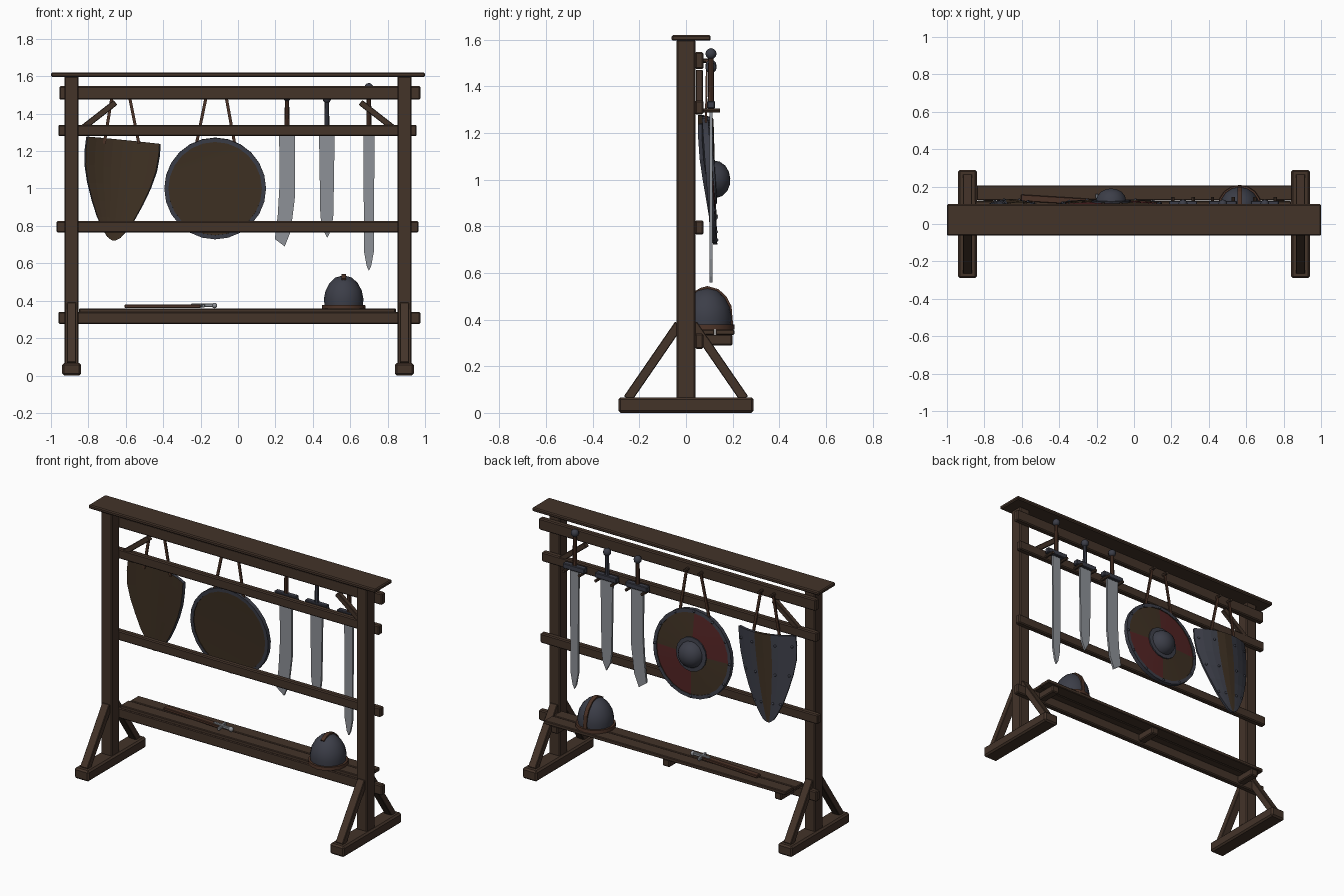
import bpy, bmesh, math
from mathutils import Vector, Matrix

cube = bpy.data.objects.get("Cube")
if cube:
    bpy.data.objects.remove(cube)


def material(name, r, g, b):
    m = bpy.data.materials.new(name)
    m.use_nodes = True
    m.diffuse_color = (r, g, b, 1)
    m.node_tree.nodes["Principled BSDF"].inputs["Base Color"].default_value = (r, g, b, 1)
    return m


WOOD = material("dark wood", .056, .033, .022)
PLANK = material("shield wood", .050, .031, .017)
STEEL = material("dark steel", .045, .048, .065)
BLADE = material("bright steel", .27, .285, .31)
RED = material("red paint", .085, .017, .017)
LEATHER = material("leather", .070, .032, .020)


def finish(name, bm, mats, smooth=False):
    bmesh.ops.recalc_face_normals(bm, faces=bm.faces)
    mesh = bpy.data.meshes.new(name)
    bm.to_mesh(mesh)
    bm.free()
    for m in mats:
        mesh.materials.append(m)
    ob = bpy.data.objects.new(name, mesh)
    bpy.context.collection.objects.link(ob)
    if smooth:
        bpy.ops.object.select_all(action='DESELECT')
        ob.select_set(True)
        bpy.context.view_layer.objects.active = ob
        bpy.ops.object.shade_smooth_by_angle(angle=math.radians(35))
    return ob


def block(name, size, matrix, mat, bevel):
    bm = bmesh.new()
    bmesh.ops.create_cube(bm, size=1, matrix=Matrix.Diagonal((*size, 1)))
    if bevel:
        bmesh.ops.bevel(bm, geom=bm.edges[:], offset=bevel, segments=1, affect='EDGES')
    ob = finish(name, bm, [mat])
    ob.matrix_world = matrix
    return ob


def box(name, x, y, z, mat=WOOD, bevel=.006):
    lo, hi = Vector((x[0], y[0], z[0])), Vector((x[1], y[1], z[1]))
    return block(name, hi - lo, Matrix.Translation((lo + hi) / 2), mat, bevel)


def beam(name, a, b, width, depth, mat=WOOD, bevel=.003):
    """Bar from a to b; width lies along x where possible."""
    a, b = Vector(a), Vector(b)
    axis = (b - a).normalized()
    side = Vector((1, 0, 0)) if abs(axis.x) < .01 else axis.cross((0, 1, 0)).normalized()
    third = axis.cross(side)
    rot = Matrix((side, third, axis)).transposed().to_4x4()
    return block(name, (width, depth, (b - a).length),
                 Matrix.Translation((a + b) / 2) @ rot, mat, bevel)


def lathe(name, profile, mats, matrix, sides=24, rule=None):
    """Spin (radius, height) points round local z."""
    bm = bmesh.new()
    vs = [bm.verts.new((r, 0, h)) for r, h in profile]
    es = [bm.edges.new(p) for p in zip(vs, vs[1:])]
    bmesh.ops.spin(bm, geom=vs + es, cent=(0, 0, 0), axis=(0, 0, 1),
                   angle=math.tau, steps=sides, use_merge=False)
    bmesh.ops.remove_doubles(bm, verts=bm.verts, dist=1e-5)
    bmesh.ops.recalc_face_normals(bm, faces=bm.faces)
    if rule:
        for f in bm.faces:
            f.material_index = rule(f.calc_center_median(), f.normal)
    ob = finish(name, bm, mats, True)
    ob.matrix_world = matrix
    return ob


def ball(name, pos, r, mat):
    bm = bmesh.new()
    bmesh.ops.create_uvsphere(bm, u_segments=10, v_segments=6, radius=r)
    ob = finish(name, bm, [mat], True)
    ob.location = pos
    return ob


def peg(name, x, z, y1):
    pts = [(0, 0), (.009, 0), (.009, y1 - .06), (0, y1 - .06)]
    return lathe(name, pts, [WOOD],
                 Matrix.Translation((x, .06, z)) @ Matrix.Rotation(-math.pi / 2, 4, 'X'), 8)


# Frame: posts, feet and braces
for s, side in ((-1, "right"), (1, "left")):
    x = .89 * s
    box(side + "_post", (x - .038, x + .038), (-.04, .04), (.05, 1.6))
    box(side + "_foot", (x - .05, x + .05), (-.29, .29), (0, .067), bevel=.01)
    for d, end in ((-1, "front"), (1, "back")):
        beam(f"{side}_{end}_foot_brace", (x, .25 * d, .06), (x, .03 * d, .38), .05, .04)
    beam(side + "_top_brace", (.86 * s, .057, 1.30), (.655 * s, .057, 1.46), .032, .03)

# Rails along the back, and the cap board
rails = (("top", 1.475, 1.547, -.955, .975), ("hanging", 1.28, 1.34, -.96, .955),
         ("middle", .765, .825, -.97, .965), ("shelf", .275, .34, -.96, .975))
for name, z0, z1, x0, x1 in rails:
    box(name + "_rail", (x0, x1), (.038, .075), (z0, z1))
box("cap_board", (-1, 1), (-.062, .106), (1.596, 1.62))

# Shelf
box("shelf_front_plank", (-.85, .84), (.042, .122), (.335, .358), bevel=.004)
box("shelf_back_plank", (-.84, .845), (.126, .207), (.335, .358), bevel=.004)
for x in (-.78, 0, .78):
    box("shelf_bracket", (x - .025, x + .025), (.06, .2), (.29, .337))

# Swords: x, blade outline, pommel height and grip material
swords = (
    ("long_sword", .70, [(-.03, 1.3), (.03, 1.3), (.026, .66), (.012, .585), (0, .56),
                         (-.012, .585), (-.026, .66)], 1.54, LEATHER),
    ("short_sword", .475, [(-.042, 1.3), (.042, 1.3), (.035, .86), (.027, .79), (.003, .735),
                           (-.027, .79), (-.035, .86)], 1.48, STEEL),
    ("falchion", .262, [(-.042, 1.3), (.042, 1.3), (.042, .95), (.02, .77), (-.012, .69),
                        (-.065, .73), (-.05, .85), (-.04, 1.02)], 1.49, LEATHER))
for name, x, outline, top, grip in swords:
    bm = bmesh.new()
    face = bm.faces.new([bm.verts.new((x + px, .1, z)) for px, z in outline])
    ext = bmesh.ops.extrude_face_region(bm, geom=[face])
    bmesh.ops.translate(bm, vec=(0, .013, 0),
                        verts=[v for v in ext["geom"] if isinstance(v, bmesh.types.BMVert)])
    finish(name + "_blade", bm, [BLADE])
    box(name + "_guard", (x - .075, x + .075), (.09, .124), (1.305, 1.338), STEEL, .004)
    lathe(name + "_grip", [(0, 1.33), (.014, 1.33), (.011, top), (0, top)], [grip],
          Matrix.Translation((x, .107, 0)), 8)
    ball(name + "_pommel", (x, .107, top), .024, STEEL)
    for s in (-1, 1):
        peg(name + "_peg", x + .055 * s, 1.297, .145)

# Round shield: quartered face, steel rim and boss
place = Matrix.Translation((-.122, .1, 1)) @ Matrix.Rotation(math.radians(-86), 4, 'X')


def quarters(c, n):
    if math.hypot(c.x, c.y) > .249:
        return 2
    return 1 if n.z > .5 and c.x * c.y > 0 else 0


lathe("round_shield", [(0, -.004), (.25, -.008), (.25, -.013), (.272, -.013), (.272, .013),
                       (.25, .013), (.25, .008), (.09, .018), (0, .02)],
      [PLANK, RED, STEEL], place, 24, quarters)
lathe("shield_boss", [(0, .015), (.105, .015), (.105, .025), (.08, .027), (.074, .05),
                      (.055, .073), (.028, .086), (0, .09)], [STEEL], place, 16)
for i in range(12):
    a = math.tau * i / 12
    ball("round_shield_rivet", place @ Vector((.26 * math.cos(a), .26 * math.sin(a), .013)),
         .008, STEEL)

# Tapered shield: curved shell with a painted middle band
widths = ((0, .2), (.12, .202), (.28, .195), (.45, .172), (.62, .139), (.78, .102),
          (.91, .06), (.97, .036), (1, .01))
columns = (-1, -.75, -.5, -.28, 0, .28, .5, .75, 1)


def shell(u, t, w):
    return Vector((u * w, .05 * (1 - (u * w / .2) ** 2), -.54 * t))


place = (Matrix.Translation((-.612, .068, 1.258)) @ Matrix.Rotation(.1, 4, 'Y')
         @ Matrix.Rotation(.03, 4, 'X'))
bm = bmesh.new()
grid = [[bm.verts.new(shell(u, t, w)) for u in columns] for t, w in widths]
for r0, r1 in zip(grid, grid[1:]):
    for i in range(len(columns) - 1):
        f = bm.faces.new((r0[i], r0[i + 1], r1[i + 1], r1[i]))
        f.material_index = 1 if abs(columns[i] + columns[i + 1]) < .6 else 0
ob = finish("tapered_shield", bm, [STEEL, PLANK])
if ob.data.polygons[0].normal.y < 0:
    ob.data.flip_normals()
ob.matrix_world = place
mod = ob.modifiers.new("thickness", 'SOLIDIFY')
mod.thickness, mod.offset, mod.material_offset = .018, -1, 1
for t, w in widths[1:7:2]:
    for u in (-.88, -.4, .4, .88):
        ball("tapered_shield_rivet", place @ shell(u, t, w), .008, STEEL)

# Hanging straps on pegs
for name, xs in (("tapered", ((-.715, -.67), (-.53, -.585))),
                 ("round", ((-.222, -.165), (-.018, -.068)))):
    for low, high in xs:
        beam(name + "_shield_strap", (low, .085, 1.24), (high, .09, 1.515), .016, .008,
             LEATHER, 0)
        peg(name + "_shield_peg", high, 1.51, .115)

# Helmet with brow band, crest strip and nose guard
place = Matrix.Translation((.565, .092, .358))
lathe("helmet", [(.1, 0), (.106, .05), (.097, .095), (.076, .135), (.045, .165), (0, .178)],
      [STEEL], place, 16)
lathe("helmet_band", [(.1, 0), (.117, 0), (.115, .02), (.1, .02)], [LEATHER], place, 16)
bm = bmesh.new()
path = ((-.06, .16), (-.03, .178), (0, .186), (.048, .172), (.082, .14), (.103, .1), (.11, .02))
rows = [[bm.verts.new((x, y, z)) for x in (-.012, .012)] for y, z in path]
for a, b in zip(rows, rows[1:]):
    bm.faces.new((a[0], a[1], b[1], b[0]))
ob = finish("helmet_crest_strip", bm, [LEATHER])
ob.matrix_world = place
ob.modifiers.new("thickness", 'SOLIDIFY').thickness = .012

# Sheathed dagger lying on the shelf
beam("scabbard", (-.605, .14, .37), (-.2, .115, .37), .018, .035, LEATHER)
beam("dagger_guard", (-.185, .07, .373), (-.2, .16, .373), .018, .016, BLADE)
beam("dagger_grip", (-.25, .118, .376), (-.125, .11, .376), .018, .018, BLADE)
ball("dagger_pommel", (-.125, .11, .374), .015, BLADE)
